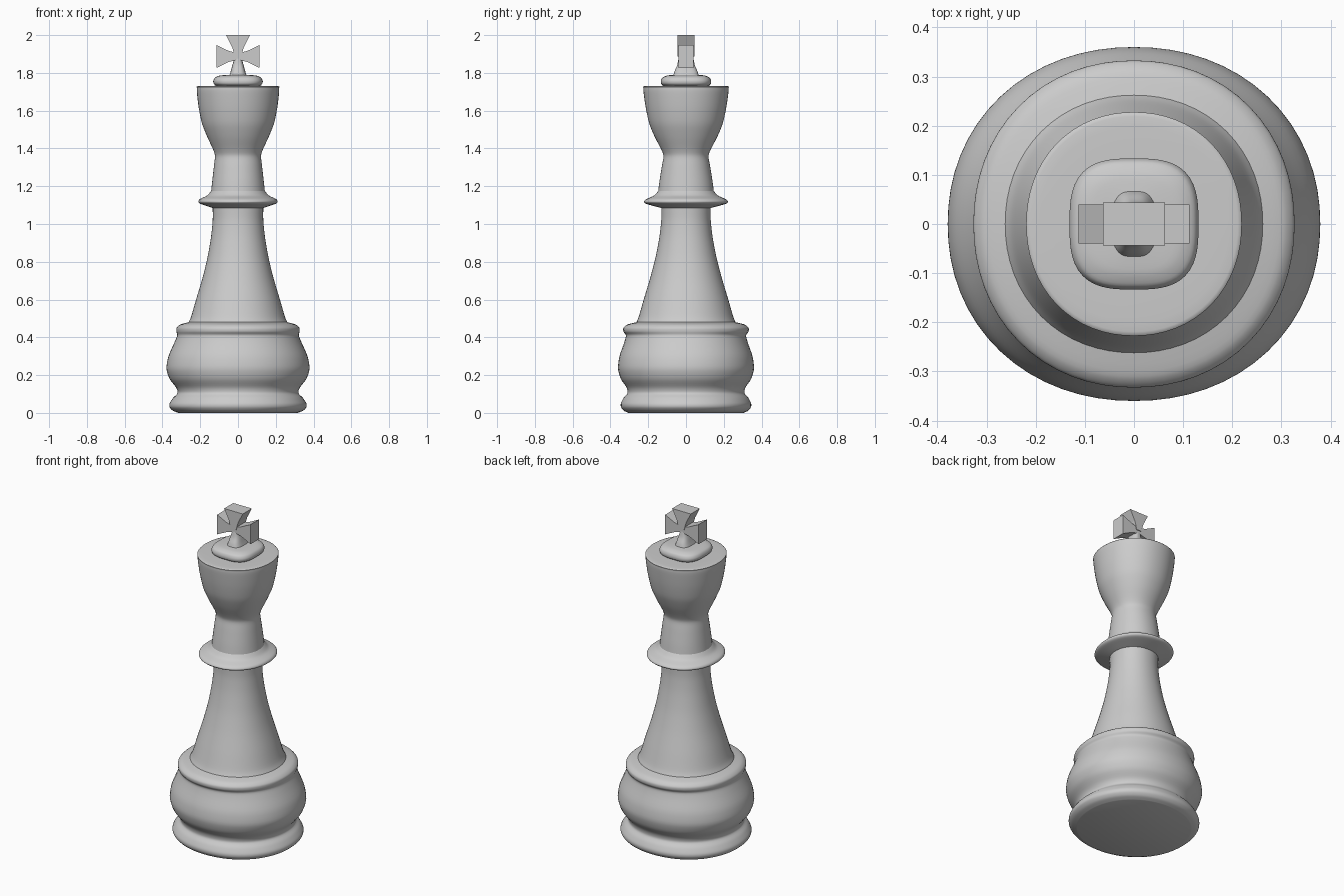
import bpy, bmesh, math

if "Cube" in bpy.data.objects:
    bpy.data.objects.remove(bpy.data.objects["Cube"])

SEG = 64


def smooth_profile(pts, steps=4):
    """Catmull-Rom through (half_x, half_y, z) points, slightly tightened."""
    out = []
    for i in range(len(pts) - 1):
        p0, p1 = pts[max(i - 1, 0)], pts[i]
        p2, p3 = pts[i + 1], pts[min(i + 2, len(pts) - 1)]
        for s in range(steps):
            t = s / steps
            a, b = 2*t**3 - 3*t**2 + 1, t**3 - 2*t**2 + t
            c, d = -2*t**3 + 3*t**2, t**3 - t**2
            out.append([a*p1[k] + b*.4*(p2[k] - p0[k]) + c*p2[k] + d*.4*(p3[k] - p1[k])
                        for k in range(3)])
    out.append(list(pts[-1]))
    return out


def add_object(name, bm, smooth=True):
    bmesh.ops.recalc_face_normals(bm, faces=bm.faces[:])
    mesh = bpy.data.meshes.new(name)
    bm.to_mesh(mesh)
    bm.free()
    ob = bpy.data.objects.new(name, mesh)
    bpy.context.collection.objects.link(ob)
    bpy.ops.object.select_all(action='DESELECT')
    ob.select_set(True)
    bpy.context.view_layer.objects.active = ob
    if smooth:
        bpy.ops.object.shade_smooth_by_angle(angle=math.radians(50))
    return ob


def turned(name, pts, power=2.1, cap_bottom=False, cap_top=False):
    """Loft slightly squared round rings along a profile."""
    bm = bmesh.new()
    rings = []
    for hx, hy, z in smooth_profile(pts):
        ring = []
        for i in range(SEG):
            a = 2 * math.pi * i / SEG
            c, s = math.cos(a), math.sin(a)
            r = (abs(c)**power + abs(s)**power) ** (-1 / power)
            ring.append(bm.verts.new((hx*c*r, hy*s*r, z)))
        rings.append(ring)
    for lo, hi in zip(rings, rings[1:]):
        for i in range(SEG):
            j = (i + 1) % SEG
            bm.faces.new((lo[i], lo[j], hi[j], hi[i]))
    if cap_bottom:
        bm.faces.new(rings[0][::-1])
    if cap_top:
        bm.faces.new(rings[-1])
    return add_object(name, bm)


# Foot ring, bulging base and its upper lip
turned("base", [
    (.315, .305, 0), (.345, .33, .012), (.362, .344, .03), (.362, .345, .05),
    (.343, .33, .08), (.32, .31, .105), (.328, .315, .135), (.362, .345, .18),
    (.379, .36, .235), (.368, .352, .30), (.338, .328, .37), (.322, .318, .41),
    (.326, .331, .43), (.325, .331, .45), (.305, .31, .468), (.262, .262, .48)],
    cap_bottom=True)

# Tapering shaft
turned("shaft", [
    (.262, .262, .48), (.248, .25, .51), (.222, .224, .60), (.189, .191, .71),
    (.162, .162, .82), (.143, .141, .93), (.134, .131, 1.02), (.134, .131, 1.085)])

# Flared collar
turned("collar", [
    (.134, .131, 1.085), (.165, .17, 1.095), (.2, .212, 1.107), (.21, .223, 1.118),
    (.202, .21, 1.132), (.165, .17, 1.15), (.142, .147, 1.175)])

# Neck and cup shaped head
turned("neck_and_head", [
    (.142, .147, 1.175), (.136, .14, 1.23), (.127, .127, 1.31), (.122, .119, 1.36),
    (.132, .131, 1.395), (.162, .165, 1.46), (.19, .194, 1.53), (.207, .212, 1.61),
    (.217, .224, 1.69), (.218, .226, 1.72), (.211, .219, 1.73), (.115, .118, 1.732)])

# Squarish button on the head
turned("top_button", [
    (.113, .116, 1.73), (.128, .131, 1.742), (.131, .133, 1.758), (.122, .125, 1.775),
    (.095, .1, 1.786), (.045, .065, 1.79)], power=3)

# Stem rising into the cross
turned("cross_stem", [
    (.045, .067, 1.788), (.038, .06, 1.81), (.03, .047, 1.84), (.02, .04, 1.875),
    (.017, .038, 1.89)], power=3, cap_top=True)


def cross_arm(name, angle, length, end, depth):
    """Flaring wedge, narrow at the cross centre."""
    bm = bmesh.new()
    outline = [(-.016, 0), (.016, 0), (end * .5, length * .45), (end, length),
               (-end, length), (-end * .5, length * .45)]
    c, s = math.cos(angle), math.sin(angle)
    verts = [bm.verts.new((u*c + v*s, -depth, 1.887 - u*s + v*c)) for u, v in outline]
    face = bm.faces.new(verts)
    ext = bmesh.ops.extrude_face_region(bm, geom=[face])
    moved = [g for g in ext["geom"] if isinstance(g, bmesh.types.BMVert)]
    bmesh.ops.translate(bm, verts=moved, vec=(0, 2 * depth, 0))
    add_object(name, bm, smooth=False)


# Cross arms
cross_arm("cross_arm_top", 0, .113, .063, .044)
for side, sign in (("right", 1), ("left", -1)):
    cross_arm("cross_arm_" + side, sign * math.pi / 2, .113, .06, .04)
